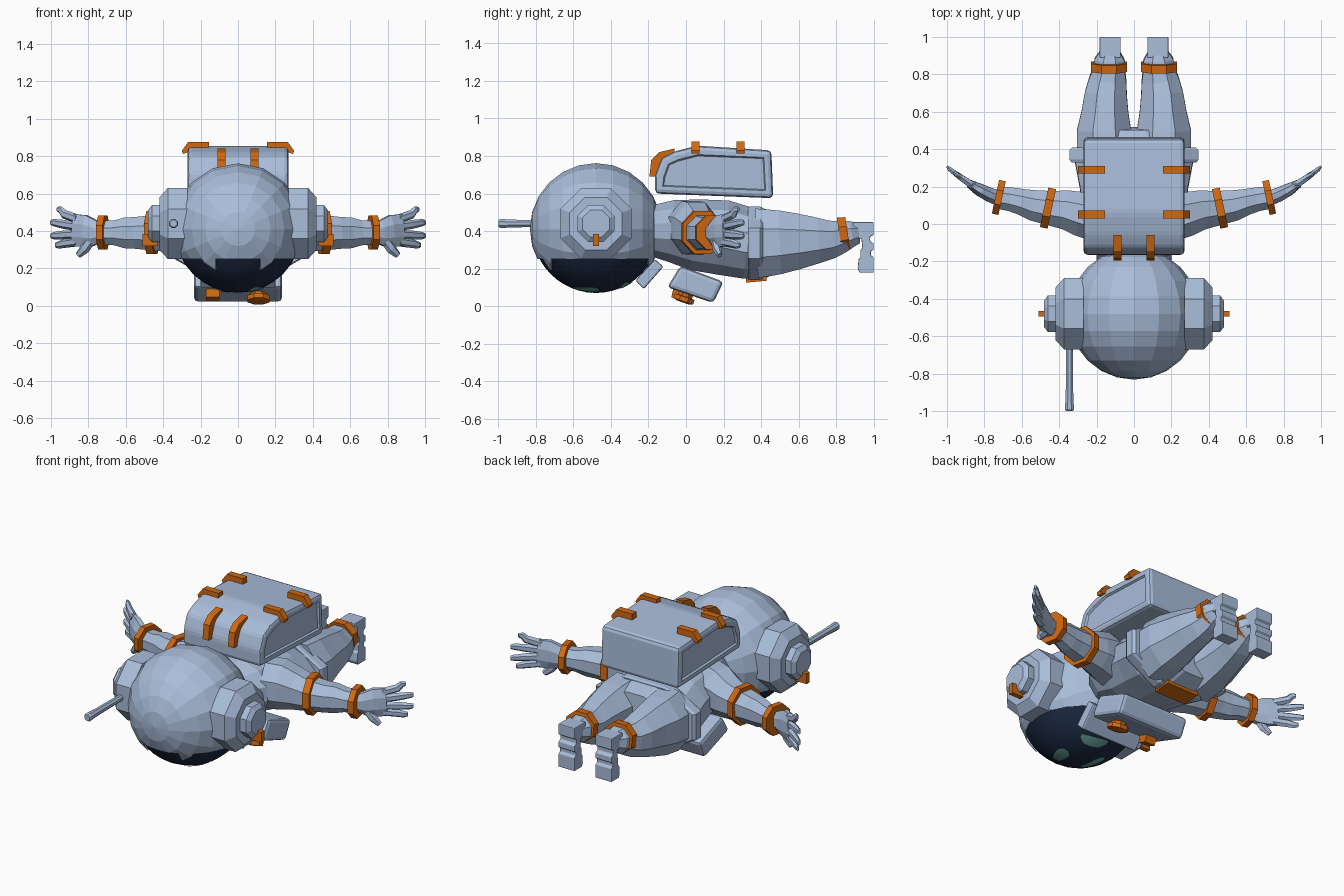
import bpy, bmesh, math
from mathutils import Vector


def material(name, rgb):
    m = bpy.data.materials.new(name)
    m.diffuse_color = (*rgb, 1)
    return m


SUIT = material("suit_blue_grey", (0.40, 0.51, 0.70))
ORANGE = material("orange", (0.64, 0.14, 0.005))
NAVY = material("visor_navy", (0.011, 0.022, 0.055))
TEAL = material("reflection_teal", (0.13, 0.34, 0.29))


def finish(bm, name, mat, smooth=False):
    bmesh.ops.recalc_face_normals(bm, faces=bm.faces)
    me = bpy.data.meshes.new(name)
    bm.to_mesh(me)
    bm.free()
    me.materials.append(mat)
    for p in me.polygons:
        p.use_smooth = smooth
    ob = bpy.data.objects.new(name, me)
    bpy.context.collection.objects.link(ob)
    return ob


def tube(name, mat, rows, n=8):
    """Loft of n-sided rings; rows = (centre, half width, half height)."""
    bm = bmesh.new()
    pts = [Vector(r[0]) for r in rows]
    rings = []
    k = 1 / math.cos(math.pi / n)
    for i, (c, a, b) in enumerate(rows):
        t = (pts[min(i + 1, len(pts) - 1)] - pts[max(i - 1, 0)]).normalized()
        side = t.cross(Vector((0, 0, 1))).normalized()
        up = side.cross(t)
        angs = [2 * math.pi * (j + 0.5) / n for j in range(n)]
        rings.append([bm.verts.new(pts[i] + side * a * k * math.cos(q) + up * b * k * math.sin(q))
                      for q in angs])
    for r0, r1 in zip(rings, rings[1:]):
        for j in range(n):
            bm.faces.new((r0[j], r0[(j + 1) % n], r1[(j + 1) % n], r1[j]))
    bm.faces.new(rings[0])
    bm.faces.new(rings[-1])
    return finish(bm, name, mat)


def prism(name, mat, profile, lo, hi, axis="x", bevel=0.0, panel=False):
    """Extrude a (y,z) profile along x, or an (x,z) profile along y."""
    bm = bmesh.new()
    def at(p, d):
        return (d, p[0], p[1]) if axis == "x" else (p[0], d, p[1])
    a = [bm.verts.new(at(p, lo)) for p in profile]
    b = [bm.verts.new(at(p, hi)) for p in profile]
    n = len(profile)
    for j in range(n):
        bm.faces.new((a[j], a[(j + 1) % n], b[(j + 1) % n], b[j]))
    bm.faces.new(a)
    bm.faces.new(b)
    bmesh.ops.recalc_face_normals(bm, faces=bm.faces)
    if bevel:
        bmesh.ops.bevel(bm, geom=list(bm.edges), offset=bevel, segments=2,
                        profile=0.5, affect="EDGES", clamp_overlap=True)
    if panel:  # recessed panel on both end faces
        ends = [f for f in bm.faces if abs(f.normal.x) > 0.99 and f.calc_area() > 0.05]
        bmesh.ops.inset_individual(bm, faces=ends, thickness=0.025)
        bmesh.ops.inset_individual(bm, faces=ends, thickness=0.008, depth=-0.012)
    return finish(bm, name, mat)


HEAD = Vector((0, -0.48, 0.41))


def sphere(radius, seg, rings):
    bm = bmesh.new()
    bmesh.ops.create_uvsphere(bm, u_segments=seg, v_segments=rings, radius=radius)
    for v in bm.verts:  # poles along y
        v.co = HEAD + Vector((v.co.x, -v.co.z, v.co.y))
    return bm


def cut(bm, co, no):
    bmesh.ops.bisect_plane(bm, geom=bm.verts[:] + bm.edges[:] + bm.faces[:],
                           plane_co=co, plane_no=no)


def drop(bm, rule):
    gone = [f for f in bm.faces if rule(f.calc_center_median())]
    bmesh.ops.delete(bm, geom=gone, context="FACES")


# Helmet shell with a face opening and corner tabs
bm = sphere(0.352, 16, 12)
cut(bm, (0, 0, 0.25), (0, 0, 1))
for y in (-0.72, -0.2):
    cut(bm, (0, y, 0), (0, 1, 0))
for x in (-0.12, 0.12):
    cut(bm, (x, 0, 0), (1, 0, 0))
drop(bm, lambda c: c.z < 0.25 and c.y < -0.2 and not (c.y < -0.72 and abs(c.x) > 0.12))
helmet = finish(bm, "helmet", SUIT)
sol = helmet.modifiers.new("thickness", "SOLIDIFY")
sol.thickness, sol.offset = 0.025, -1

# Visor
bm = sphere(0.34, 32, 24)
drop(bm, lambda c: c.z > 0.29)
finish(bm, "visor", NAVY, True)

# Reflection patches laid on the visor: centre x, y, half sizes, turn
for cx, cy, ra, rb, turn in ((0.03, -0.32, 0.085, 0.032, -0.2), (0.1, -0.53, 0.035, 0.085, -0.25),
                             (-0.09, -0.47, 0.032, 0.09, 0.35)):
    bm = bmesh.new()
    mid = bm.verts.new((0, 0, 0))
    rings = [[bm.verts.new((f * ra * math.cos(q) * (1 + 0.15 * math.sin(3 * q)),
                            f * rb * math.sin(q) * (1 + 0.15 * math.cos(2 * q)), 0))
              for q in [j * math.tau / 12 for j in range(12)]] for f in (0.35, 0.7, 1)]
    for j in range(12):
        k = (j + 1) % 12
        bm.faces.new((mid, rings[0][j], rings[0][k]))
        for r0, r1 in zip(rings, rings[1:]):
            bm.faces.new((r0[j], r1[j], r1[k], r0[k]))
    for v in bm.verts:
        x = cx + v.co.x * math.cos(turn) - v.co.y * math.sin(turn)
        y = cy + v.co.x * math.sin(turn) + v.co.y * math.cos(turn)
        d = Vector((x, y, 0)) - Vector((0, HEAD.y, 0))
        v.co = HEAD + Vector((d.x, d.y, -math.sqrt(0.344 ** 2 - d.x ** 2 - d.y ** 2)))
    finish(bm, "visor_reflection", TEAL, True)

# Chin guard under the helmet
prism("chin_guard", SUIT, [(-0.27, 0.135), (-0.225, 0.09), (-0.12, 0.21), (-0.165, 0.25)],
      -0.2, 0.2, bevel=0.01)

# Antenna
tube("antenna", SUIT, [((-0.345, -0.6, 0.44), 0.018, 0.018), ((-0.345, -0.9, 0.44), 0.02, 0.02),
                       ((-0.345, -0.99, 0.44), 0.024, 0.024), ((-0.345, -1.0, 0.44), 0.018, 0.018)])

# Torso and belt
tube("torso", SUIT, [((0, -0.17, 0.40), 0.19, 0.14), ((0, -0.08, 0.40), 0.26, 0.165),
                     ((0, 0.05, 0.38), 0.27, 0.19), ((0, 0.2, 0.365), 0.29, 0.20),
                     ((0, 0.33, 0.335), 0.315, 0.19), ((0, 0.42, 0.335), 0.30, 0.185),
                     ((0, 0.51, 0.34), 0.22, 0.15)], 12)
tube("belt", SUIT, [((0, 0.33, 0.335), 0.335, 0.192), ((0, 0.345, 0.335), 0.345, 0.197),
                    ((0, 0.395, 0.335), 0.345, 0.195), ((0, 0.41, 0.335), 0.33, 0.188)])
prism("belt_buckle", ORANGE, [(0.32, 0.125), (0.43, 0.135), (0.43, 0.165), (0.32, 0.15)], -0.11, 0.11)

# Chest control box with knob and switch
prism("chest_box", SUIT, [(-0.03, 0.215), (0.2, 0.13), (0.145, 0.016), (-0.1, 0.10)],
      -0.235, 0.235, bevel=0.022)
N = Vector((0, -0.33, -0.94))
base = Vector((0.11, 0.0, 0.068))
tube("chest_knob", ORANGE, [(base, 0.04, 0.04), (base + N * 0.018, 0.04, 0.04),
                            (base + N * 0.02, 0.058, 0.055), (base + N * 0.045, 0.058, 0.055),
                            (base + N * 0.052, 0.035, 0.035)])
base = Vector((-0.135, -0.035, 0.08))
tube("chest_switch", ORANGE, [(base, 0.036, 0.035), (base + N * 0.045, 0.036, 0.03)], 4)

# Backpack with straps
prism("backpack", SUIT, [(-0.165, 0.60), (-0.165, 0.70), (-0.13, 0.79), (-0.06, 0.825), (0.06, 0.855),
                         (0.455, 0.83), (0.465, 0.575)], -0.27, 0.27, bevel=0.022, panel=True)
for s in (-1, 1):
    for y in (0.05, 0.29):
        prism("backpack_side_strap", ORANGE,
              [(s * x, z) for x, z in ((0.155, 0.84), (0.155, 0.877), (0.265, 0.877), (0.30, 0.83),
                                       (0.295, 0.812), (0.255, 0.825))], y - 0.021, y + 0.021, "y")
    prism("backpack_front_strap", ORANGE,
          [(-0.06, 0.84), (-0.06, 0.80), (-0.12, 0.76), (-0.16, 0.69), (-0.195, 0.69), (-0.185, 0.78),
           (-0.145, 0.82)], s * 0.088 - 0.021, s * 0.088 + 0.021)

# Paired parts
for s in (-1, 1):
    # Ear pads with stepped octagons
    def ear(x, r):
        return ((s * x, -0.48, 0.44), r, r)
    tube("ear_pad", SUIT, [ear(0.27, 0.19), ear(0.375, 0.19), ear(0.42, 0.14)])
    tube("ear_cap", SUIT, [ear(0.4, 0.098), ear(0.46, 0.098), ear(0.48, 0.072)])
    prism("ear_light", ORANGE, [(-0.495, 0.32), (-0.465, 0.32), (-0.465, 0.385), (-0.495, 0.385)],
          s * 0.43, s * 0.51)

    # Arm, cuffs, hand and fingers
    tube("arm", SUIT, [((s * x, y, z), a, b) for x, y, z, a, b in (
        (0.18, 0.02, 0.42, 0.12, 0.14), (0.27, 0.05, 0.415, 0.12, 0.14), (0.36, 0.075, 0.40, 0.105, 0.115),
        (0.45, 0.085, 0.39, 0.092, 0.095), (0.54, 0.10, 0.39, 0.082, 0.085), (0.60, 0.118, 0.39, 0.07, 0.082),
        (0.66, 0.132, 0.39, 0.064, 0.066), (0.73, 0.143, 0.39, 0.06, 0.064))])
    for cx, cy, a, b, h in ((0.46, 0.085, 0.108, 0.115, 0.021), (0.723, 0.142, 0.092, 0.09, 0.018)):
        d = Vector((0.977 * s, 0.21, 0))
        c = Vector((cx * s, cy, 0.392))
        tube("arm_cuff", ORANGE, [(c - d * h, a, b), (c + d * h, a, b)])
    tube("hand", SUIT, [((s * x, y, z), a, b) for x, y, z, a, b in (
        (0.73, 0.14, 0.39, 0.04, 0.05), (0.77, 0.155, 0.39, 0.038, 0.07), (0.82, 0.18, 0.40, 0.034, 0.085),
        (0.88, 0.215, 0.405, 0.022, 0.085))])
    for z0, z1, tip in ((0.465, 0.515, 0.965), (0.425, 0.445, 1.0), (0.382, 0.375, 1.0), (0.342, 0.325, 0.975)):
        bend = 0.308 - (1 - tip) * 0.8
        tube("finger", SUIT, [((s * 0.86, 0.204, z0), 0.02, 0.021),
                              ((s * 0.93, 0.252, (z0 + z1) / 2), 0.016, 0.021),
                              ((s * (tip - 0.015), bend - 0.015, z1), 0.012, 0.017),
                              ((s * tip, bend, z1), 0.006, 0.012)], 6)
    tube("thumb", SUIT, [((s * 0.78, 0.155, 0.36), 0.022, 0.024), ((s * 0.82, 0.165, 0.305), 0.02, 0.024),
                         ((s * 0.855, 0.18, 0.27), 0.012, 0.015)], 6)

    # Leg, ankle cuff and boot
    tube("leg", SUIT, [((s * x, y, z), a, b) for x, y, z, a, b in (
        (0.155, 0.38, 0.335, 0.15, 0.185), (0.16, 0.5, 0.34, 0.145, 0.17), (0.155, 0.6, 0.345, 0.125, 0.148),
        (0.15, 0.7, 0.35, 0.112, 0.122), (0.14, 0.77, 0.355, 0.1, 0.102), (0.133, 0.83, 0.37, 0.085, 0.085),
        (0.13, 0.88, 0.385, 0.08, 0.07), (0.128, 0.92, 0.39, 0.055, 0.055))])
    tube("ankle_cuff", ORANGE, [((s * 0.133, 0.818, 0.383), 0.096, 0.09),
                                ((s * 0.133, 0.862, 0.39), 0.096, 0.085)])
    prism("boot", SUIT, [(0.89, 0.447), (1.0, 0.447), (1.0, 0.38), (0.982, 0.37), (0.982, 0.345),
                         (1.0, 0.335), (1.0, 0.30), (0.985, 0.292), (0.985, 0.27), (1.0, 0.262),
                         (1.0, 0.178), (0.925, 0.178), (0.915, 0.20), (0.92, 0.25), (0.93, 0.26),
                         (0.93, 0.30), (0.94, 0.31), (0.935, 0.36), (0.89, 0.35)],
          s * 0.128 - 0.056, s * 0.128 + 0.056, bevel=0.004)
